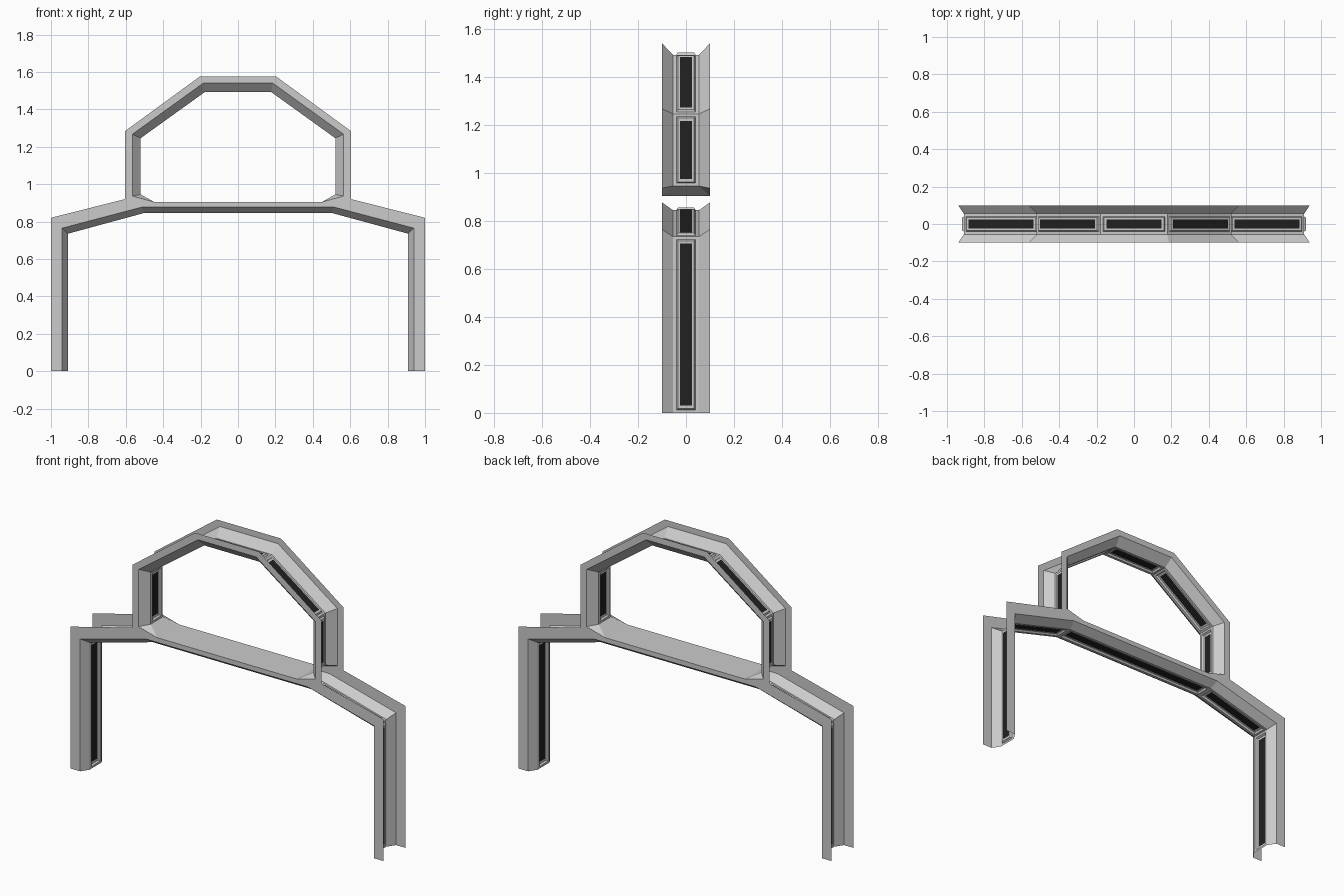
import bpy, bmesh
from mathutils import Vector

if "Cube" in bpy.data.objects:
    bpy.data.objects.remove(bpy.data.objects["Cube"])

dark = bpy.data.materials.new("dark_panel")
dark.diffuse_color = (0.015, 0.015, 0.015, 1)
dark.use_nodes = True
dark.node_tree.nodes["Principled BSDF"].inputs["Base Color"].default_value = dark.diffuse_color
Y_EDGE, Y_MID = 0.10, 0.055


def mirrored(pts):
    """Right-half path, completed to the left."""
    return pts + [(-x, z) for x, z in reversed(pts)]


def finish(name, polys, mat=None):
    bm = bmesh.new()
    for p in polys:
        bm.faces.new([bm.verts.new(v) for v in p])
    bmesh.ops.remove_doubles(bm, verts=bm.verts, dist=1e-4)
    bmesh.ops.recalc_face_normals(bm, faces=bm.faces)
    me = bpy.data.meshes.new(name)
    bm.to_mesh(me)
    bm.free()
    ob = bpy.data.objects.new(name, me)
    bpy.context.collection.objects.link(ob)
    if mat:
        me.materials.append(mat)


def at(p, y):
    return (p[0], y, p[1])


def rect(a, b, inset, half, out, depth):
    """Rectangle lying on an inner segment, inset at both ends."""
    d = (b - a).normalized()
    p, q = a + d * inset + out * depth, b - d * inset + out * depth
    return [at(p, -half), at(q, -half), at(q, half), at(p, half)]


def channel(name, outer, mid, inner, skip=()):
    frame, panels = [], []
    for i in range(len(inner) - 1):
        a, b = Vector(inner[i]), Vector(inner[i + 1])
        for s in (-1, 1):
            # flat flange, then sloped side of the channel
            if i not in skip:
                frame.append([at(outer[i], s * Y_EDGE), at(outer[i + 1], s * Y_EDGE),
                              at(mid[i + 1], s * Y_EDGE), at(mid[i], s * Y_EDGE)])
            frame.append([at(mid[i], s * Y_EDGE), at(mid[i + 1], s * Y_EDGE),
                          at(b, s * Y_MID), at(a, s * Y_MID)])
        # recessed panel bed in the channel web
        d = (b - a).normalized()
        out = Vector((d.y, -d.x))
        loops = [rect(a, b, 0, Y_MID, out, 0), rect(a, b, 0.012, 0.04, out, 0),
                 rect(a, b, 0.018, 0.034, out, 0.01), rect(a, b, 0.03, 0.025, out, 0.01)]
        for r, t in zip(loops, loops[1:]):
            for k in range(4):
                n = (k + 1) % 4
                frame.append([r[k], r[n], t[n], t[k]])
        panels.append(loops[-1])
    finish(name, frame)
    finish(name + "_panels", panels, dark)


# legs, shoulders and crossbeam
channel("lower_frame",
        mirrored([(1, 0), (1, 0.82), (0.605, 0.92)]),
        mirrored([(0.94, 0), (0.94, 0.765), (0.515, 0.877)]),
        mirrored([(0.91, 0), (0.91, 0.735), (0.505, 0.845)]), skip=(2,))

# upper arch
channel("upper_arch",
        mirrored([(0.605, 0.92), (0.605, 1.283), (0.205, 1.575)]),
        mirrored([(0.565, 0.936), (0.565, 1.267), (0.186, 1.54)]),
        mirrored([(0.52, 0.945), (0.52, 1.246), (0.178, 1.492)]))

# crossbeam faces, sill and corner pieces
sill = [[(-0.447, -0.1, 0.904), (0.447, -0.1, 0.904), (0.447, 0.1, 0.904), (-0.447, 0.1, 0.904)]]
for y in (-Y_EDGE, Y_EDGE):
    sill.append([(-0.515, y, 0.877), (0.515, y, 0.877), (0.447, y, 0.904), (-0.447, y, 0.904)])
    for s in (-1, 1):
        sill.append([(s * x, y, z) for x, z in
                     ((0.605, 0.92), (0.565, 0.936), (0.447, 0.904), (0.515, 0.877))])
for s in (-1, 1):
    k = s * 0.447
    f, b = (k, -0.1, 0.904), (k, 0.1, 0.904)
    fi, bi = (s * 0.52, -Y_MID, 0.945), (s * 0.52, Y_MID, 0.945)
    sill += [[f, b, bi, fi], [f, fi, (s * 0.565, -0.1, 0.936)], [b, (s * 0.565, 0.1, 0.936), bi]]
finish("window_sill", sill)
